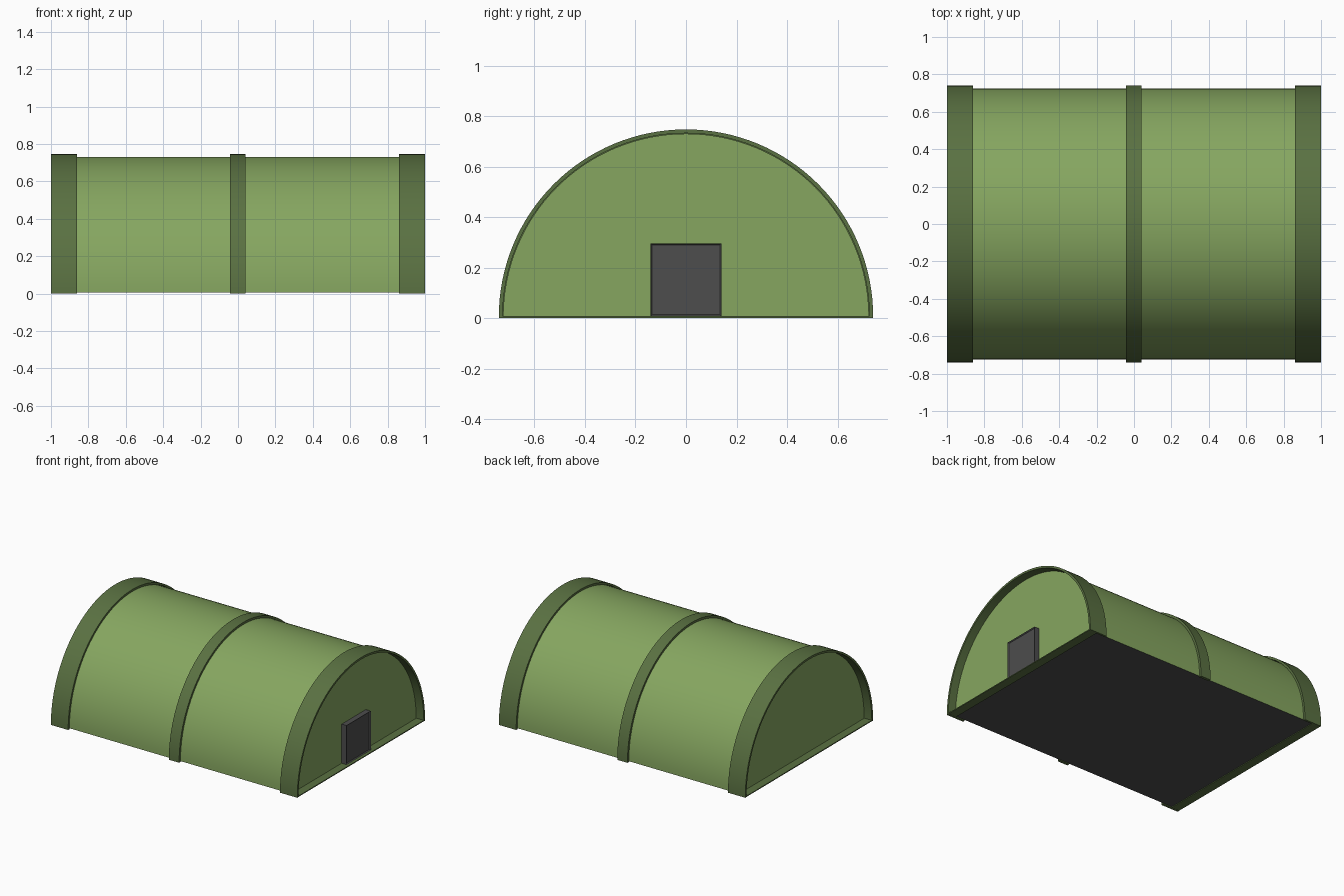
import bpy, bmesh, math

if "Cube" in bpy.data.objects:
    bpy.data.objects.remove(bpy.data.objects["Cube"])

BASE_Z = 0.006     # springing height of the arches
BODY_R = 0.724
RING_R = 0.741
SEGS = 64


def material(name, rgb):
    m = bpy.data.materials.new(name)
    m.diffuse_color = (*rgb, 1)
    m.use_nodes = True
    m.node_tree.nodes["Principled BSDF"].inputs["Base Color"].default_value = m.diffuse_color
    return m


GREEN = material("light_green", (0.238, 0.381, 0.117))
DARK_GREEN = material("dark_green", (0.102, 0.165, 0.054))
GREY = material("dark_grey", (0.074, 0.074, 0.075))


def arch(r):
    """Half circle of (y, z) points from +y over the top to -y."""
    return [(r * math.cos(math.pi * i / SEGS), BASE_Z + r * math.sin(math.pi * i / SEGS))
            for i in range(SEGS + 1)]


def finish(name, bm, mats):
    bmesh.ops.recalc_face_normals(bm, faces=bm.faces)
    me = bpy.data.meshes.new(name)
    bm.to_mesh(me)
    bm.free()
    ob = bpy.data.objects.new(name, me)
    bpy.context.collection.objects.link(ob)
    for m in mats:
        me.materials.append(m)
    return ob


def smooth(ob):
    bpy.ops.object.select_all(action='DESELECT')
    ob.select_set(True)
    bpy.context.view_layer.objects.active = ob
    bpy.ops.object.shade_smooth_by_angle(angle=math.radians(30))


def arch_ring(name, x0, x1, r_out, r_in):
    """Half-round band swept between two x positions, feet on the ground."""
    outer = [(r_out, 0)] + arch(r_out) + [(-r_out, 0)]
    inner = [(r_in, 0)] + arch(r_in) + [(-r_in, 0)]
    bm = bmesh.new()
    loops = [[bm.verts.new((x, y, z)) for y, z in pts]
             for x, pts in ((x0, outer), (x1, outer), (x1, inner), (x0, inner))]
    for a, b in zip(loops, loops[1:] + loops[:1]):
        for i in range(len(a) - 1):
            bm.faces.new((a[i], a[i + 1], b[i + 1], b[i]))
    for k in (0, -1):
        bm.faces.new([lp[k] for lp in loops])
    smooth(finish(name, bm, [DARK_GREEN]))


def box(name, x0, x1, y0, y1, z0, z1, mat, inset=0):
    bm = bmesh.new()
    bmesh.ops.create_cube(bm, size=1)
    for v in bm.verts:
        v.co = (x1 if v.co.x > 0 else x0, y1 if v.co.y > 0 else y0, z1 if v.co.z > 0 else z0)
    if inset:
        front = [f for f in bm.faces if f.normal.x > 0.9]
        bmesh.ops.inset_region(bm, faces=front, thickness=inset, depth=0)
        for v in front[0].verts:
            v.co.x -= 0.008
    return finish(name, bm, [mat])


# Vaulted body with end walls; the underside is the grey floor
bm = bmesh.new()
left, right = ([bm.verts.new((x, y, z)) for y, z in arch(BODY_R)] for x in (-0.94, 0.94))
n = len(left)
for i in range(n):
    j = (i + 1) % n
    bm.faces.new((left[i], left[j], right[j], right[i]))
bm.faces.new(left)
bm.faces.new(right)
bmesh.ops.recalc_face_normals(bm, faces=bm.faces)
for f in bm.faces:
    f.normal_update()
    if f.normal.z < -0.9:
        f.material_index = 1
smooth(finish("vault_body", bm, [GREEN, GREY]))

# Raised bands and the thin sill plates under the recessed ends
arch_ring("middle_band", -0.043, 0.04, RING_R - 0.001, BODY_R - 0.004)
for side, s in (("left", -1), ("right", 1)):
    xs = sorted((s * 0.86, s * 1.0))
    arch_ring(side + "_end_band", *xs, RING_R, BODY_R + 0.002)
    xs = sorted((s * 0.935, s * 1.0))
    box(side + "_sill", *xs, -0.726, 0.726, 0.001, 0.008, DARK_GREEN)

# Door on the right end, with a shallow framed panel
box("door", 0.93, 0.98, -0.14, 0.14, 0.007, 0.295, GREY, inset=0.009)
